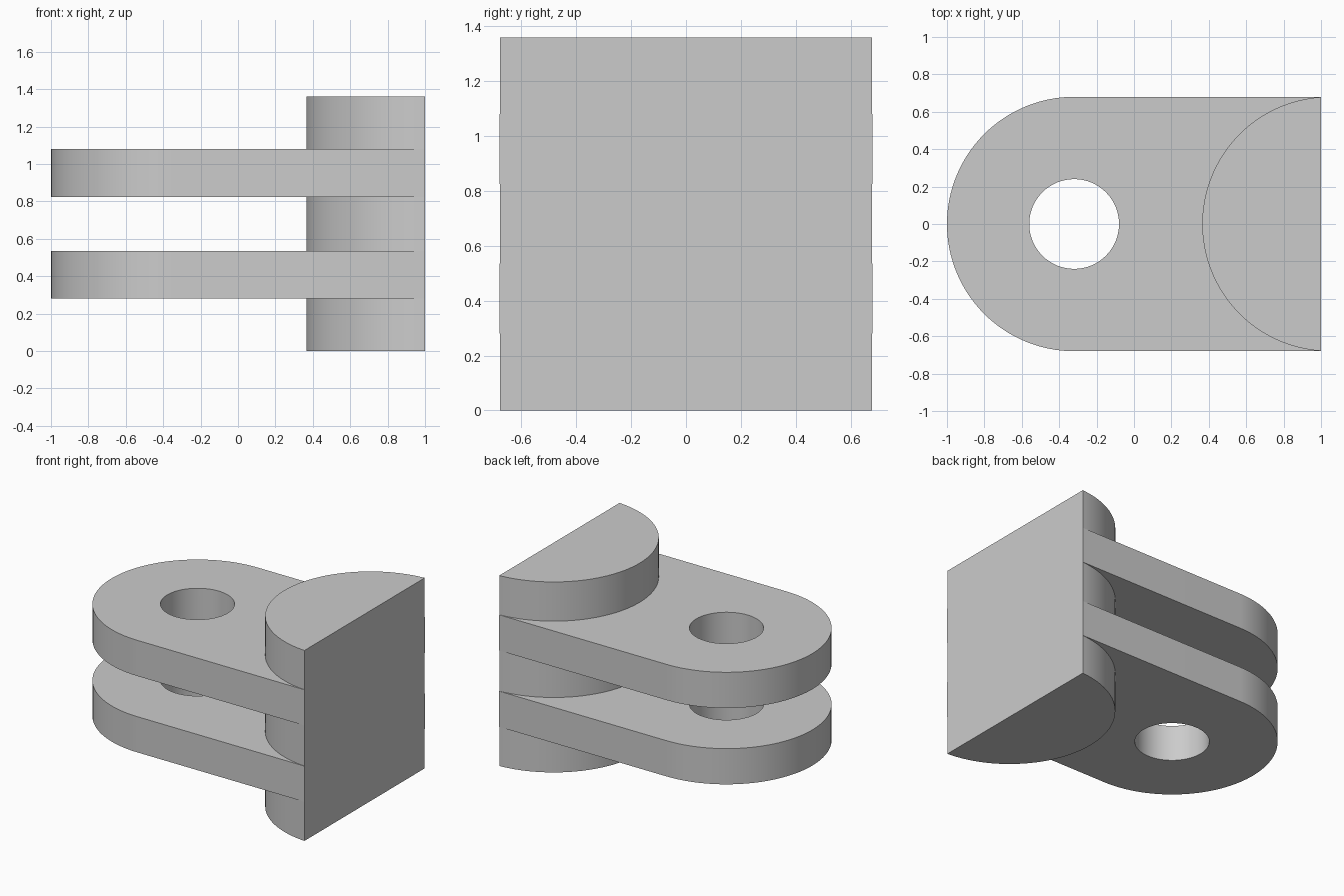
import bpy, bmesh
from math import sin, cos, pi, asin, radians

cube = bpy.data.objects.get("Cube")
if cube:
    bpy.data.objects.remove(cube, do_unlink=True)

HEIGHT, RADIUS, FACE_X = 1.36, 0.68, 1.0
HOLE_X, HOLE_R = -0.32, 0.24
BLOCK_X = 1.045          # centre of the rounded block's arc
PLATES = {"lower_lug": (0.28, 0.535), "upper_lug": (0.825, 1.08)}

grey = bpy.data.materials.new("plain_grey")
grey.use_nodes = True
colour = (0.6, 0.6, 0.6, 1)
grey.diffuse_color = colour
grey.node_tree.nodes["Principled BSDF"].inputs["Base Color"].default_value = colour


def arc(cx, r, start, end, steps):
    return [(cx + r * cos(start + (end - start) * i / steps),
             r * sin(start + (end - start) * i / steps)) for i in range(steps + 1)]


def prism(name, outline, z0, z1):
    """Extrude a counter-clockwise outline from z0 to z1."""
    bm = bmesh.new()
    face = bm.faces.new([bm.verts.new((x, y, z0)) for x, y in outline])
    top = bmesh.ops.extrude_face_region(bm, geom=[face])["geom"]
    bmesh.ops.translate(bm, vec=(0, 0, z1 - z0),
                        verts=[v for v in top if isinstance(v, bmesh.types.BMVert)])
    bmesh.ops.recalc_face_normals(bm, faces=bm.faces)
    mesh = bpy.data.meshes.new(name)
    bm.to_mesh(mesh)
    bm.free()
    mesh.materials.append(grey)
    obj = bpy.data.objects.new(name, mesh)
    bpy.context.collection.objects.link(obj)
    return obj


def boolean(target, tool, operation):
    """Apply a boolean and discard the tool."""
    mod = target.modifiers.new(operation.lower(), "BOOLEAN")
    mod.operation, mod.solver, mod.object = operation, "EXACT", tool
    bpy.ops.object.select_all(action="DESELECT")
    bpy.context.view_layer.objects.active = target
    target.select_set(True)
    bpy.ops.object.modifier_apply(modifier=mod.name)
    bpy.data.objects.remove(tool, do_unlink=True)


# Mounting block: rounded front, flat back face at FACE_X
tip = pi / 2 + asin((BLOCK_X - FACE_X) / RADIUS)
bracket = prism("clevis_bracket", arc(BLOCK_X, RADIUS, tip, 2 * pi - tip, 64), 0, HEIGHT)

# Two round-ended lugs joined to the block
lug_outline = [(FACE_X, -RADIUS), (FACE_X, RADIUS)] + arc(HOLE_X, RADIUS, pi / 2, 3 * pi / 2, 64)
for name, (z0, z1) in PLATES.items():
    boolean(bracket, prism(name, lug_outline, z0, z1), "UNION")

# Pin hole through both lugs
pin = prism("pin_hole_cutter", arc(HOLE_X, HOLE_R, 0, 2 * pi, 64)[:-1], -0.1, HEIGHT + 0.1)
pin.hide_render = True
boolean(bracket, pin, "DIFFERENCE")

bpy.ops.object.shade_smooth_by_angle(angle=radians(30))
